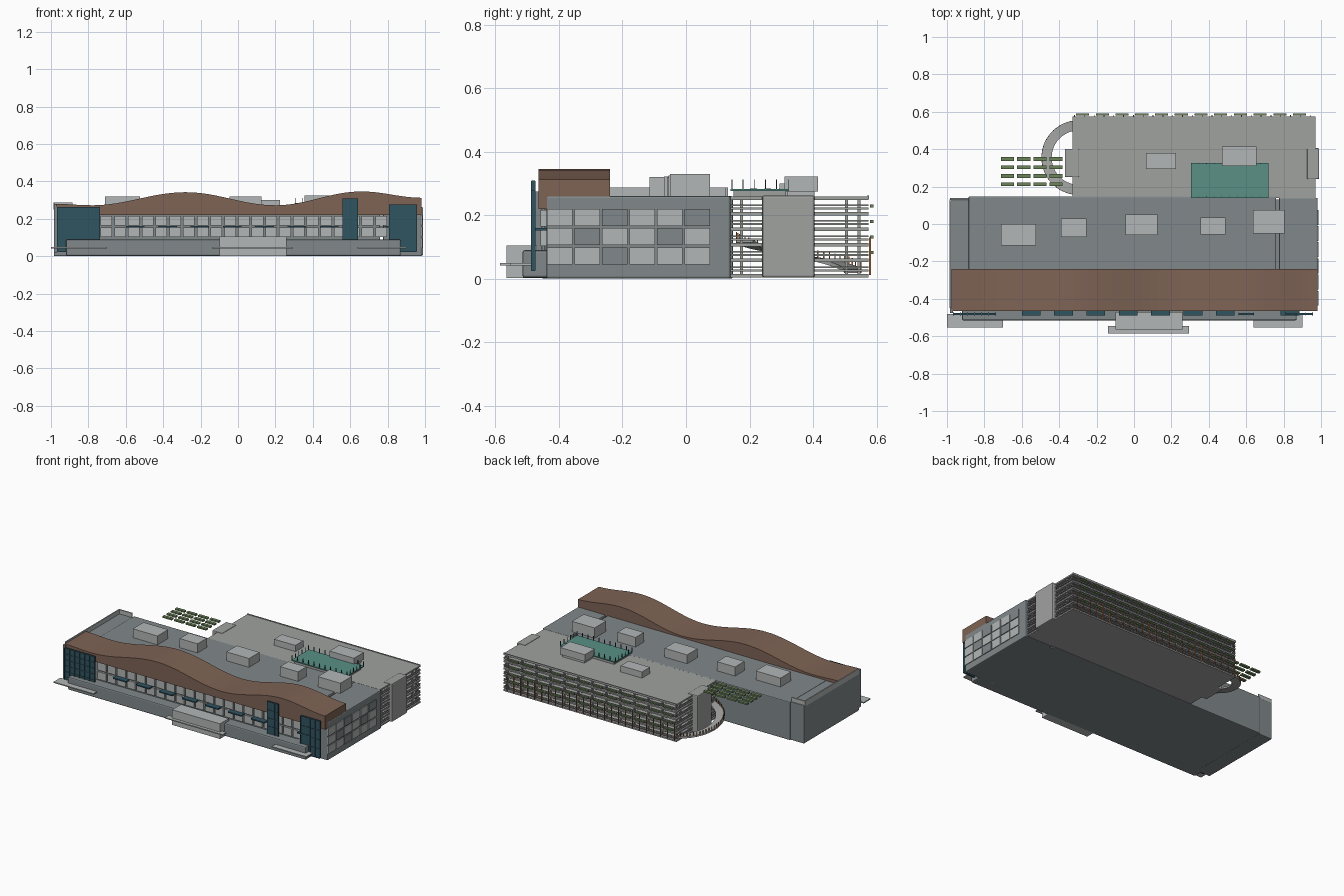
import bpy, bmesh, math

if "Cube" in bpy.data.objects:
    bpy.data.objects.remove(bpy.data.objects["Cube"])

def mat(name, c):
    m = bpy.data.materials.new(name)
    m.diffuse_color = (*c, 1)
    m.use_nodes = True
    m.node_tree.nodes["Principled BSDF"].inputs["Base Color"].default_value = m.diffuse_color
    return m

SLATE = mat("slate_wall", (0.22, 0.25, 0.26))
BROWN = mat("brown_cladding", (0.21, 0.125, 0.09))
GLASS = mat("dark_glass", (0.03, 0.09, 0.12))
TEAL = mat("teal_deck", (0.10, 0.28, 0.24))
GREEN = mat("planting", (0.15, 0.23, 0.10))
ORANGE = mat("orange_post", (0.42, 0.17, 0.06))
PALE = mat("pale_panel", (0.45, 0.47, 0.47))
CONC = mat("concrete", (0.35, 0.36, 0.35))

def finish(name, bm, m):
    me = bpy.data.meshes.new(name)
    bm.normal_update()
    bm.to_mesh(me)
    bm.free()
    ob = bpy.data.objects.new(name, me)
    bpy.context.collection.objects.link(ob)
    if m:
        me.materials.append(m)
    return ob

def boxes(name, items, m=None, bevel=0):
    """Each item is x0, x1, y0, y1, z0, z1; all join into one object."""
    bm = bmesh.new()
    for x0, x1, y0, y1, z0, z1 in items:
        vs = bmesh.ops.create_cube(bm, size=1)["verts"]
        for v in vs:
            v.co = (x0 + (v.co.x + .5) * (x1 - x0),
                    y0 + (v.co.y + .5) * (y1 - y0),
                    z0 + (v.co.z + .5) * (z1 - z0))
    ob = finish(name, bm, m)
    if bevel:
        b = ob.modifiers.new("bevel", "BEVEL")
        b.width, b.segments = bevel, 2
    return ob

# Main building volumes with narrow joints between them
boxes("main_block", [(-.885, .76, -.445, .148, 0, .26)], SLATE, .006)
boxes("left_block", [(-.985, -.88, -.455, .14, 0, .258)], SLATE, .006)
boxes("right_block", [(.775, .982, -.44, .14, 0, .26)], SLATE, .006)
boxes("joint_floor", [(.75, .785, -.43, .13, 0, .02)], SLATE)
boxes("front_plinth", [(-.92, .87, -.515, -.43, .002, .09)], SLATE, .008)
boxes("left_parapet", [(-.986, -.978, -.45, .13, .25, .287),
                       (-.986, -.885, .124, .132, .25, .287)], PALE)

# Entrance box and thin ground canopies
boxes("entrance_box", [(-.10, .26, -.565, -.47, .002, .105)], PALE)
boxes("entry_canopies", [(-1, -.70, -.553, -.48, .042, .049),
                         (.64, .90, -.553, -.48, .042, .049),
                         (-.14, .295, -.585, -.545, .042, .049)], PALE)

# Wavy brown roof band, extruded front to back
def wave_z(x):
    keys = [(-.98, .28), (-.78, .272), (-.28, .342), (.2, .272), (.66, .346), (.985, .312)]
    for (xa, za), (xb, zb) in zip(keys, keys[1:]):
        if x <= xb:
            t = (x - xa) / (xb - xa)
            return za + (zb - za) * (.5 - .5 * math.cos(math.pi * t))
    return keys[-1][1]

bm = bmesh.new()
N = 48
xs = [-.975 + 1.955 * i / N for i in range(N + 1)]
loop = [(x, wave_z(x)) for x in xs] + [(x, .22) for x in reversed(xs)]
face = bm.faces.new([bm.verts.new((x, -.465, z)) for x, z in loop])
ext = bmesh.ops.extrude_face_region(bm, geom=[face])["geom"]
bmesh.ops.translate(bm, vec=(0, .225, 0), verts=[e for e in ext if isinstance(e, bmesh.types.BMVert)])
bmesh.ops.recalc_face_normals(bm, faces=bm.faces)
finish("wave_roof_band", bm, BROWN)

# Front windows in two rows, with sun shades between
boxes("front_windows", [(x, x + .062, -.458, -.44, z, z + .052)
                        for i in range(21) for x in [-.735 + i * .0735]
                        for z in (.102, .164)], PALE)
boxes("sun_shades", [(x, x + .10, -.488, -.44, .152, .160)
                     for x in [-.60 + i * .173 for i in range(9)] if not .5 < x < .64], GLASS)

# Tall curtain walls with mullion grids
GL = [(-.965, -.74, .025, .262, 6, 6), (.56, .64, .085, .307, 3, 4), (.81, .955, .025, .276, 4, 4)]
boxes("curtain_walls", [(a, b, -.484, -.476, c, d) for a, b, c, d, _, _ in GL], GLASS)
mull = []
for a, b, c, d, nx, nz in GL:
    for i in range(nx + 1):
        x = a + (b - a) * i / nx
        mull.append((x - .002, x + .002, -.488, -.474, c, d))
    for j in range(nz + 1):
        z = c + (d - c) * j / nz
        mull.append((a, b, -.487, -.475, z - .0015, z + .0015))
boxes("curtain_mullions", mull, GLASS)
boxes("corner_fin", [(-.985, -.968, -.475, -.45, .02, .275)], SLATE)

# Right side window panels, some bays left blank
blank = {(2, 0), (1, 1), (4, 1), (2, 2), (5, 2)}
for nm, test, m in (("side_panels", False, PALE), ("side_dark_panels", True, SLATE)):
    boxes(nm, [(.975, .987, -.437 + c * .0865, -.437 + c * .0865 + .08, z, z + .053)
               for c in range(6) for r, z in enumerate((.045, .106, .166))
               if ((c, r) in blank) == test], m)

# Rooftop plant boxes
boxes("roof_units", [(-.71, -.525, -.115, 0, .25, .32), (-.39, -.255, -.07, .03, .25, .322),
                     (-.045, .125, -.06, .052, .25, .32), (.355, .49, -.055, .035, .25, .325),
                     (.635, .805, -.05, .075, .25, .33), (.065, .225, .295, .38, .25, .30),
                     (.47, .655, .31, .415, .275, .322), (.48, .645, .32, .405, .25, .28)], PALE)

# Parking decks, edge rails and columns
decks = [.004 + i * .0488 for i in range(6)]
boxes("parking_decks", [(-.33, .97, .14, .575, z, z + .01) for z in decks], CONC)
rails = []
for z in decks[:5]:
    for h in (.019, .029):
        rails += [(-.33, .97, .569, .575, z + h, z + h + .005),
                  (.964, .97, .14, .575, z + h, z + h + .005),
                  (-.33, -.324, .14, .575, z + h, z + h + .005)]
boxes("deck_rails", rails, CONC)
cols = [-.31 + i * .1055 for i in range(13)]
boxes("deck_columns", [(x - .005, x + .005, y, y + .01, .004, .25) for x in cols
                       for y in (.17, .35, .50, .54)], CONC)
boxes("roof_kerb", [(-.33, .97, .57, .576, .25, .262)], CONC)
boxes("orange_posts", [(x, x + .004, .576, .582, .012, .13)
                       for x in [-.32 + i * .0525 for i in range(25)]], ORANGE)
boxes("facade_planters", [(x, x + .07, .579, .59, z + .025, z + .034) for z in decks[1:5]
                          for x in [-.31 + i * .1055 for i in range(12)]], GREEN)

# Stair towers
boxes("stair_towers", [(.925, .99, .24, .405, .004, .262),
                       (-.37, -.293, .25, .402, .004, .262)], CONC, .006)

# Teal roof terrace with railing posts
boxes("terrace", [(.305, .72, .14, .325, .276, .283)], TEAL)
boxes("terrace_base", [(.32, .705, .15, .315, .25, .277)], CONC)
posts = [(.305 + i * .0413, y) for i in range(11) for y in (.145, .322)]
posts += [(x, .145 + i * .035) for i in range(1, 5) for x in (.306, .718)]
boxes("terrace_posts", [(x - .0015, x + .0015, y - .0015, y + .0015, .28, .312)
                        for x, y in posts], GLASS)

# Floating planter grid behind the left wing
boxes("planter_grid", [(x, x + .07, y, y + .021, .274, .284)
                       for x in [-.711 + i * .0865 for i in range(4)]
                       for y in (.202, .247, .293, .338)], GREEN)

# Curved ramp rising from the rear to the building side
CX, CY, R0, R1, S = -.295, .355, .145, .20, 28
bm = bmesh.new()
rings, rpost = [], []
for i in range(S + 1):
    t = i / S
    a = math.radians(98 + 164 * t)
    z = .018 + .095 * t
    c, s = math.cos(a), math.sin(a)
    rings.append([bm.verts.new((CX + r * c, CY + r * s, z + h))
                  for r, h in ((R0, 0), (R1, 0), (R1, .012), (R0, .012))])
    x, y = CX + (R1 - .002) * c, CY + (R1 - .002) * s
    rpost.append((x - .002, x + .002, y - .002, y + .002, z, z + .034))
for p, q in zip(rings, rings[1:]):
    for k in range(4):
        bm.faces.new((p[k], p[(k + 1) % 4], q[(k + 1) % 4], q[k]))
bm.faces.new(rings[0])
bm.faces.new(rings[-1])
bmesh.ops.recalc_face_normals(bm, faces=bm.faces)
finish("curved_ramp", bm, CONC)
boxes("ramp_posts", rpost, ORANGE)
